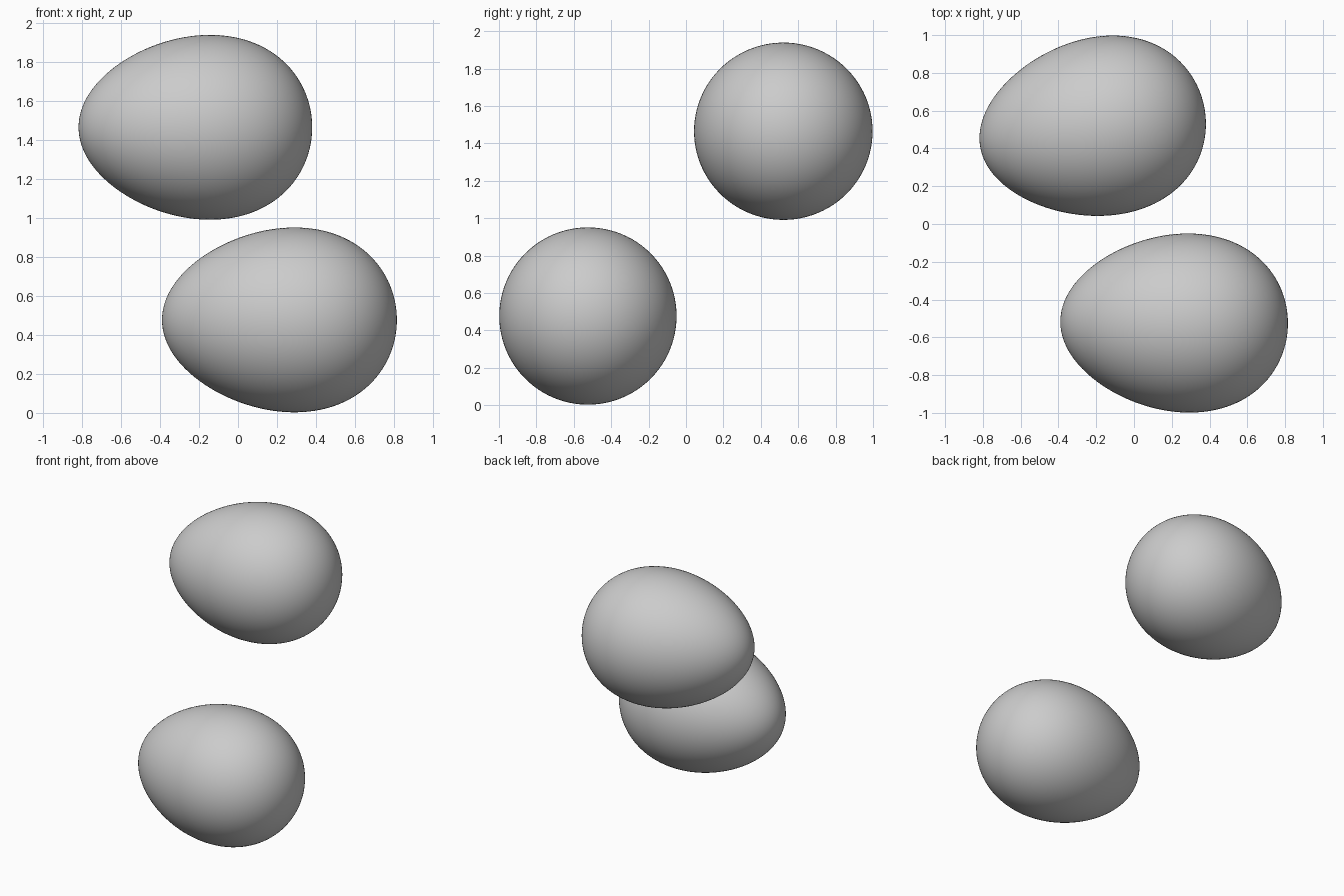
import bpy
import bmesh
from math import radians
from mathutils import Matrix

if "Cube" in bpy.data.objects:
    bpy.data.objects.remove(bpy.data.objects["Cube"], do_unlink=True)

HALF_LENGTH = 0.6025
RADIUS = 0.47
TAPER = 0.133

# Plain grey shell colour
shell = bpy.data.materials.new("shell_grey")
shell.use_nodes = True
grey = (0.6, 0.6, 0.6, 1)
shell.diffuse_color = grey
shell.node_tree.nodes["Principled BSDF"].inputs["Base Color"].default_value = grey


def make_egg(name, location, turn):
    """Egg lying along x, blunt end towards +x, turned about z."""
    bm = bmesh.new()
    bmesh.ops.create_uvsphere(bm, u_segments=96, v_segments=64, radius=1,
                              matrix=Matrix.Rotation(radians(90), 4, "Y"))
    # Stretch the sphere and narrow it towards the tip
    for v in bm.verts:
        width = RADIUS * (1 + TAPER * v.co.x)
        v.co = (v.co.x * HALF_LENGTH, v.co.y * width, v.co.z * width)
    for f in bm.faces:
        f.smooth = True
    mesh = bpy.data.meshes.new(name)
    bm.to_mesh(mesh)
    bm.free()
    mesh.materials.append(shell)
    egg = bpy.data.objects.new(name, mesh)
    egg.location = location
    egg.rotation_euler.z = radians(turn)
    bpy.context.collection.objects.link(egg)
    return egg


make_egg("lower_egg", (0.2125, -0.523, 0.477), -1)
make_egg("upper_egg", (-0.22, 0.508, 1.465), 9.5)
